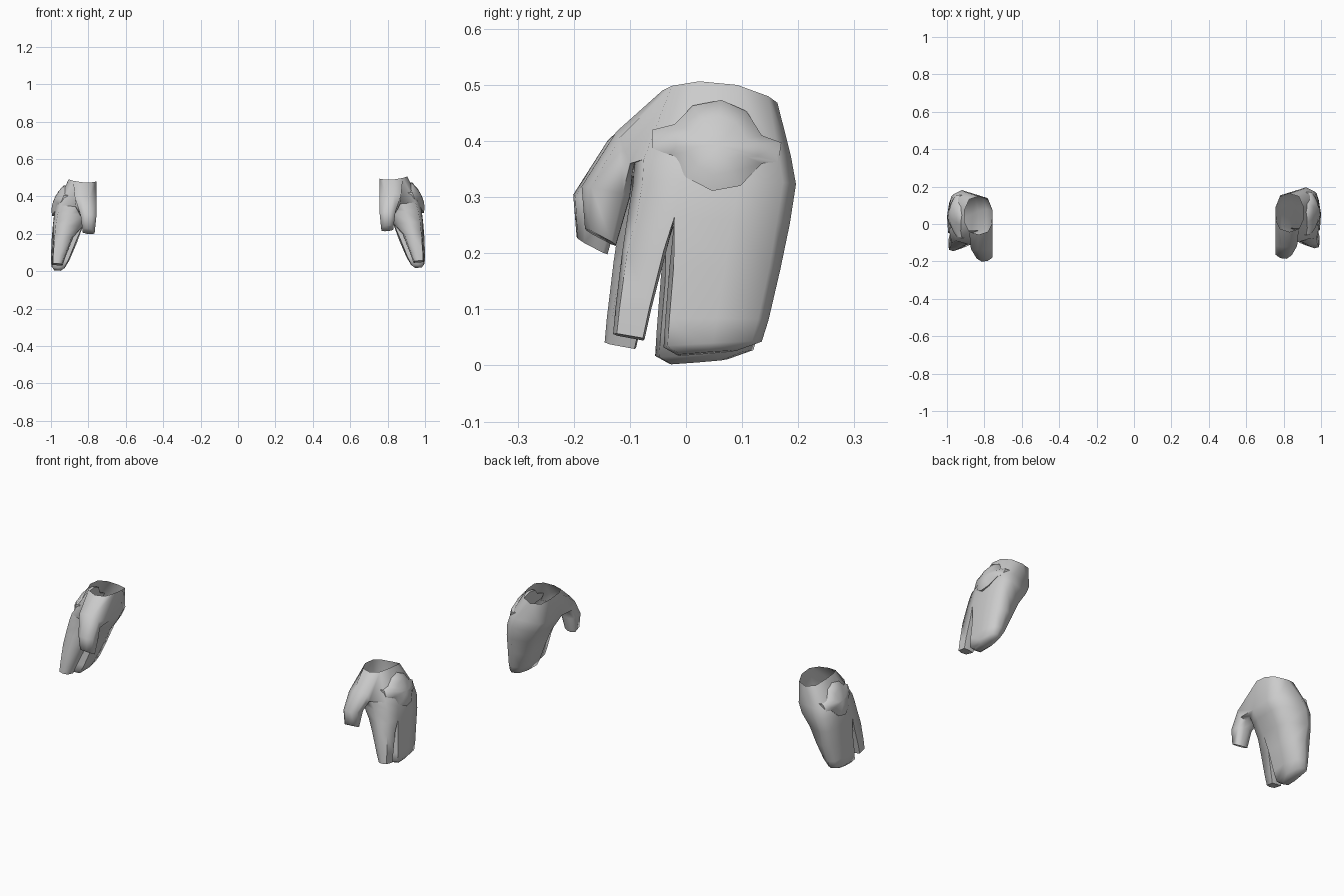
import bpy, bmesh, math
from mathutils import Vector

if "Cube" in bpy.data.objects:
    bpy.data.objects.remove(bpy.data.objects["Cube"])

# Cross-section shapes as (front-to-back fraction, inner-to-outer fraction)
WRIST = [(0, .5), (.08, .84), (.32, 1), (.65, 1), (.92, .84),
         (1, .5), (.90, .14), (.65, 0), (.32, 0), (.08, .16)]
PALM = [(0, .55), (.06, .9), (.29, .99), (.65, 1), (.92, .92),
        (1, .68), (.88, .10), (.65, 0), (.29, .01), (.08, .14)]
FINGER = [(.95, .06), (.15, .12), (0, .5), (.12, .9), (.95, .94), (1, .5)]
MITT = [(.04, .94), (.5, 1), (.9, .88), (1, .55), (.88, .14), (.5, 0), (.04, .06), (0, .5)]
THUMB = [(.25, 0), (.04, .3), (0, .68), (.2, 1), (.85, .97), (1, .68), (1, .3), (.85, .03)]


def ring(bm, shape, y0, z0, y1, z1, x0, x1, arch=0.0):
    """Section from front point (y0, z0) to back point (y1, z1), x0 to x1 wide."""
    out = []
    for t, u in shape:
        z = z0 + (z1 - z0) * t + arch * 4 * t * (1 - t) + .08 * (u - .5) * (x1 - x0)
        out.append(bm.verts.new((x0 + (x1 - x0) * u, y0 + (y1 - y0) * t, z)))
    return out


def bridge(bm, a, b, skip=()):
    for i in range(len(a)):
        j = (i + 1) % len(a)
        if i not in skip:
            bm.faces.new((a[i], a[j], b[j], b[i]))


def limb(bm, start, shape, sections):
    """Grow a finger from an existing loop and close its tip."""
    for s in sections:
        nxt = ring(bm, shape, *s)
        bridge(bm, start, nxt)
        start = nxt
    bm.faces.new(start)


def make_object(name, bm):
    bmesh.ops.recalc_face_normals(bm, faces=bm.faces)
    mesh = bpy.data.meshes.new(name)
    bm.to_mesh(mesh)
    bm.free()
    ob = bpy.data.objects.new(name, mesh)
    bpy.context.collection.objects.link(ob)
    return ob


# Wrist (open) and palm; three wall quads are left out for the thumb
bm = bmesh.new()
wrist = ring(bm, WRIST, -.042, .490, .163, .468, .757, .905, .02)
low = ring(bm, PALM, -.092, .360, .187, .370, .762, .970)
mid = ring(bm, PALM, -.095, .320, .196, .320, .788, .982)
split = ring(bm, PALM, -.105, .260, .185, .250, .832, .990)
bridge(bm, wrist, low, skip=(8, 9, 0))
bridge(bm, low, mid)
bridge(bm, mid, split)

# Thumb
limb(bm, [wrist[8], wrist[9], wrist[0], wrist[1], low[1], low[0], low[9], low[8]], THUMB, [
    (-.124, .415, -.095, .345, .757, .872),
    (-.186, .318, -.100, .300, .757, .842),
    (-.180, .243, -.125, .214, .765, .832)])

# Palm divides into the index finger and the three joined fingers
web = bm.verts.new((split[2].co + split[8].co) / 2)
limb(bm, [split[8], split[9], split[0], split[1], split[2], web], FINGER, [
    (-.114, .200, -.036, .200, .875, .992),
    (-.126, .100, -.062, .100, .915, .996),
    (-.130, .056, -.074, .046, .935, .996)])
limb(bm, [split[i] for i in range(2, 9)] + [web], MITT, [
    (-.030, .170, .168, .170, .862, .997),
    (-.037, .080, .147, .080, .900, 1.0),
    (-.040, .032, .135, .042, .925, .998),
    (-.015, .018, .090, .026, .945, .985)])
glove = make_object("glove_right", bm)

# Domed plate with two tabs on the back of the hand
outline = [(-.06, .42), (-.02, .43), (.012, .463), (.063, .473), (.108, .453),
           (.135, .41), (.17, .397), (.165, .363), (.135, .36), (.097, .32),
           (.047, .311), (0, .335), (-.03, .375), (-.06, .387)]
cy, cz = .058, .392


def plate_point(y, z, lift):
    x = .957 + (cz - z) * .38 - 1.5 * (y - cy) ** 2 + lift
    return Vector((min(x, .998), y, z))


bm = bmesh.new()
rows = [[bm.verts.new(plate_point(cy + (y - cy) * s, cz + (z - cz) * s, lift))
         for y, z in outline]
        for s, lift in ((1, -.018), (1, .006), (.65, .021), (.3, .028))]
for a, b in zip(rows, rows[1:]):
    bridge(bm, a, b)
top = bm.verts.new(plate_point(cy, cz, .030))
for i, v in enumerate(rows[-1]):
    bm.faces.new((v, rows[-1][(i + 1) % len(outline)], top))
bm.faces.new(rows[0])
plate = make_object("hand_plate_right", bm)

# Smooth shading, then the mirrored left glove, set slightly lower and forward
for ob, angle in ((glove, 72), (plate, 55)):
    bpy.ops.object.select_all(action='DESELECT')
    ob.select_set(True)
    bpy.context.view_layer.objects.active = ob
    bpy.ops.object.shade_smooth_by_angle(angle=math.radians(angle))
    bm = bmesh.new()
    bm.from_mesh(ob.data)
    for v in bm.verts:
        v.co = (-v.co.x, v.co.y - .015, v.co.z - .015)
    bmesh.ops.reverse_faces(bm, faces=bm.faces)
    mesh = bpy.data.meshes.new(ob.name.replace("right", "left"))
    bm.to_mesh(mesh)
    bm.free()
    bpy.context.collection.objects.link(bpy.data.objects.new(mesh.name, mesh))
